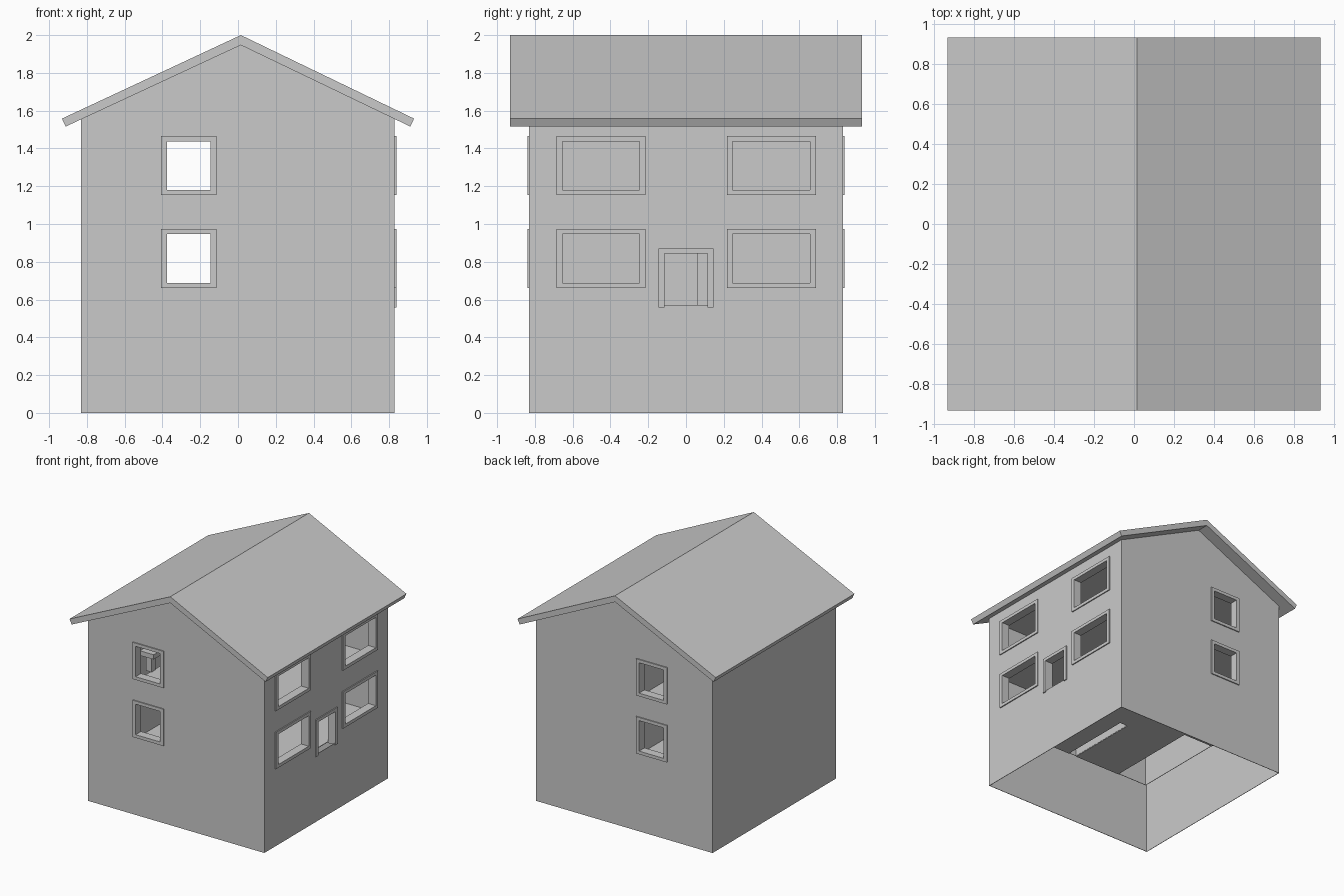
import bpy, bmesh

if "Cube" in bpy.data.objects:
    bpy.data.objects.remove(bpy.data.objects["Cube"])

mat = bpy.data.materials.new("plain grey")
mat.diffuse_color = (0.59, 0.59, 0.59, 1)
mat.use_nodes = True
mat.node_tree.nodes["Principled BSDF"].inputs["Base Color"].default_value = mat.diffuse_color

XL, XR, Y = -0.831, 0.829, 0.83     # outer wall limits
RIDGE = 0.015                       # ridge position in x
T = 0.004                           # sheet thickness
IL, IR, IY = -0.77, 0.768, 0.77     # inner room limits


def finish(bm, name):
    bmesh.ops.recalc_face_normals(bm, faces=bm.faces[:])
    me = bpy.data.meshes.new(name)
    bm.to_mesh(me)
    bm.free()
    me.materials.append(mat)
    ob = bpy.data.objects.new(name, me)
    bpy.context.scene.collection.objects.link(ob)
    return ob


def add_box(bm, x0, x1, y0, y1, z0, z1):
    vs = bmesh.ops.create_cube(bm, size=1)["verts"]
    for v in vs:
        v.co.x = x1 if v.co.x > 0 else x0
        v.co.y = y1 if v.co.y > 0 else y0
        v.co.z = z1 if v.co.z > 0 else z0


def boxes(name, items):
    bm = bmesh.new()
    for b in items:
        add_box(bm, *b)
    return finish(bm, name)


def extrude_profile(name, pts, y0, y1):
    bm = bmesh.new()
    face = bm.faces.new([bm.verts.new((x, y0, z)) for x, z in pts])
    new = bmesh.ops.extrude_face_region(bm, geom=[face])["geom"]
    bmesh.ops.translate(bm, vec=(0, y1 - y0, 0),
                        verts=[g for g in new if isinstance(g, bmesh.types.BMVert)])
    return finish(bm, name)


def cut(target, cutter):
    m = target.modifiers.new("cut", "BOOLEAN")
    m.operation = "DIFFERENCE"
    m.solver = "EXACT"
    m.object = cutter
    cutter.hide_render = True
    cutter.hide_viewport = True


# Gabled walls, hollowed into thin sheets
walls = extrude_profile("walls", [(XL, 0), (XR, 0), (XR, 1.556),
                                  (RIDGE, 1.948), (XL, 1.556)], -Y, Y)
cut(walls, boxes("hollow_cutter", [(XL + T, XR - T, -Y + T, Y - T, -0.5, 2.5)]))

# Roof slab with overhang
extrude_profile("roof", [(-0.932, 1.558), (RIDGE, 2.0), (0.932, 1.558), (0.912, 1.516),
                         (RIDGE, 1.947), (-0.912, 1.516)], -0.932, 0.932)


def oriented(side, a0, a1, d0, d1, z0, z1):
    """Box from along-range and distance outward from the wall face."""
    if side == "front":
        return (a0, a1, -Y - d1, -Y - d0, z0, z1)
    if side == "back":
        return (a0, a1, Y + d0, Y + d1, z0, z1)
    return (XR + d0, XR + d1, a0, a1, z0, z1)


# Windows and door: side, along-range, z-range of the frame
openings = []
for z0, z1 in ((0.66, 0.973), (1.153, 1.465)):
    openings += [("front", -0.407, -0.115, z0, z1), ("back", -0.407, -0.115, z0, z1),
                 ("right", -0.686, -0.215, z0, z1), ("right", 0.216, 0.687, z0, z1)]
openings.append(("door", -0.146, 0.146, 0.558, 0.871))

holes = []
for i, (side, a0, a1, z0, z1) in enumerate(openings):
    w, h, out, inn = 0.031, 0.027, 0.009, -0.061
    door = side == "door"
    low = 0.571 if door else z0 + h
    holes.append(oriented(side, a0 + w, a1 - w, -0.1, 0.05, low, z1 - h))
    parts = [oriented(side, a0, a0 + w, inn, out, z0, z1),
             oriented(side, a1 - w, a1, inn, out, z0, z1),
             oriented(side, a0 + w, a1 - w, inn, out, z1 - h, z1)]
    if not door:
        parts.append(oriented(side, a0 + w, a1 - w, inn, out, z0, z0 + h))
    boxes("door_frame" if door else f"{side}_window_frame_{i}", parts)
hole_cutter = boxes("opening_cutter", holes)
cut(walls, hole_cutter)

# Inner wall lining, set in from the outer sheet
Z0, Z1 = 0.57, 1.5
for name, b in (("front_lining", (IL, IR, -IY, -IY + T, Z0, Z1)),
                ("back_lining", (IL, IR, IY - T, IY, Z0, Z1)),
                ("right_lining", (IR - T, IR, -IY, IY, Z0, Z1))):
    cut(boxes(name, [b]), hole_cutter)
boxes("left_lining", [(IL, IL + T, -IY, IY, Z0, Z1)])

# Lower floor: hollow partition gap at x = 0, stairwell at front left
PA, PB, D, SX, SY = -0.035, 0.04, 0.125, -0.48, 0.06
boxes("lower_floor", [(SX, PA, -IY, SY, Z0 - T, Z0), (IL, PA, SY, IY, Z0 - T, Z0),
                      (PB, IR, -IY, IY, Z0 - T, Z0), (PA, PB, -D, D, Z0 - T, Z0)])

# Upper floor (ceiling sheet and floor sheet) and top ceiling
for name, z in (("lower_ceiling", 1.0), ("upper_floor", 1.06)):
    boxes(name, [(SX, IR, -IY, SY, z - T, z), (IL, IR, SY, IY, z - T, z)])
boxes("top_ceiling", [(IL, IR, -IY, IY, Z1 - T, Z1)])

# Partition between the rooms, with a doorway downstairs
sheets = []
for x in (PA, PB):
    sheets += [(x - T / 2, x + T / 2, -IY, -D, Z0, 1.0),
               (x - T / 2, x + T / 2, D, IY, Z0, 1.0),
               (x - T / 2, x + T / 2, -D, D, 0.86, 1.0),
               (x - T / 2, x + T / 2, -IY, IY, 1.06, Z1)]
boxes("partition", sheets)

# Stairwell wall downstairs, railing post upstairs
boxes("stairwell_wall", [(SX, SX + T, -IY, SY, Z0, 1.0)])
boxes("railing_post", [(-0.52, -0.47, -0.49, -0.44, 1.06, 1.19),
                       (-0.56, -0.43, -0.52, -0.41, 1.19, 1.23)])
